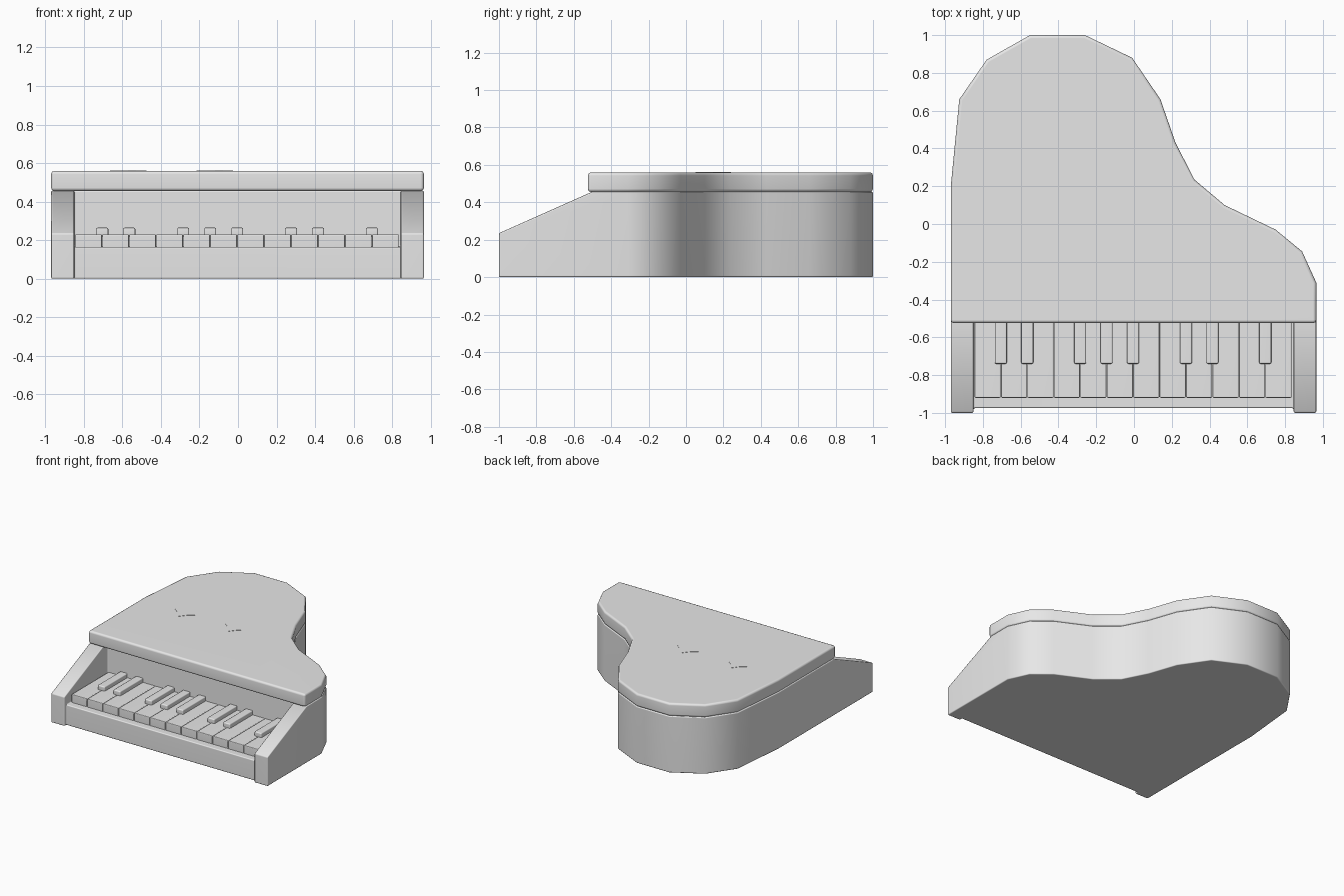
import bpy, bmesh, math
from mathutils import Matrix

cube = bpy.data.objects.get("Cube")
if cube:
    bpy.data.objects.remove(cube, do_unlink=True)

# One plain grey finish for everything
grey = bpy.data.materials.new("plain grey")
grey.use_nodes = True
colour = (0.8, 0.8, 0.8, 1)
grey.diffuse_color = colour
grey.node_tree.nodes["Principled BSDF"].inputs["Base Color"].default_value = colour

# World axes for a profile drawn in (y, z) and pushed along x
SIDEWAYS = Matrix(((0, 0, 1, 0), (1, 0, 0, 0), (0, 1, 0, 0), (0, 0, 0, 1)))


def prism(name, profile, start, end, turn=Matrix()):
    """Extrude a closed 2D profile from start to end."""
    bm = bmesh.new()
    face = bm.faces.new([bm.verts.new((a, b, start)) for a, b in profile])
    top = bmesh.ops.extrude_face_region(bm, geom=[face])["geom"]
    verts = [v for v in top if isinstance(v, bmesh.types.BMVert)]
    bmesh.ops.translate(bm, verts=verts, vec=(0, 0, end - start))
    bm.transform(turn)
    bmesh.ops.recalc_face_normals(bm, faces=bm.faces)
    mesh = bpy.data.meshes.new(name)
    bm.to_mesh(mesh)
    bm.free()
    mesh.materials.append(grey)
    obj = bpy.data.objects.new(name, mesh)
    bpy.context.collection.objects.link(obj)
    return obj


def box(name, x0, x1, y0, y1, z0, z1):
    return prism(name, [(x0, y0), (x1, y0), (x1, y1), (x0, y1)], z0, z1)


def apply(obj, kind, **settings):
    mod = obj.modifiers.new(kind, kind)
    for key, value in settings.items():
        setattr(mod, key, value)
    bpy.ops.object.select_all(action="DESELECT")
    bpy.context.view_layer.objects.active = obj
    obj.select_set(True)
    bpy.ops.object.modifier_apply(modifier=mod.name)


def soften(obj, width):
    """Round the hard edges and shade the rest smooth."""
    apply(obj, "BEVEL", width=width, segments=2, limit_method="ANGLE",
          angle_limit=math.radians(45))
    bpy.ops.object.shade_smooth_by_angle(angle=math.radians(50))
    mod = obj.modifiers.new("weighted", "WEIGHTED_NORMAL")
    mod.keep_sharp = True


# Curved case outline, from the right front round the tail to the left
curve = [(0.965, -0.31), (0.89, -0.145), (0.75, -0.03), (0.48, 0.1),
         (0.32, 0.235), (0.22, 0.43), (0.14, 0.66), (-0.01, 0.88),
         (-0.26, 1), (-0.55, 1), (-0.78, 0.87), (-0.925, 0.66), (-0.97, 0.2)]


def outline(front):
    return [(-0.97, front), (0.965, front)] + curve


# Case, with sloping cheeks and a sunken key bed cut into the front
case = prism("case", outline(-1), 0, 0.457)
slope = prism("slope_cutter", [(-1.2, 0.147), (-1, 0.235), (-0.5, 0.457),
                               (-0.5, 0.7), (-1.2, 0.7)], -1.2, 1.2, SIDEWAYS)
well = prism("key_well_cutter", [(-1.2, -0.1), (-0.975, -0.1), (-0.975, 0.165),
                                 (-0.45, 0.165), (-0.45, 0.7), (-1.2, 0.7)],
             -0.85, 0.845, SIDEWAYS)
for cutter in (slope, well):
    apply(case, "BOOLEAN", operation="DIFFERENCE", object=cutter, solver="EXACT")
    bpy.data.objects.remove(cutter, do_unlink=True)
soften(case, 0.008)

# Lid
lid = prism("lid", outline(-0.525), 0.455, 0.56)
soften(lid, 0.017)

# Diamond inlays on the lid
for name, cx in (("left_inlay", -0.57), ("right_inlay", -0.12)):
    points = []
    for i in range(8):
        r = 0.059 if i % 2 else 0.095
        a = i * math.pi / 4
        points.append((cx + r * math.cos(a), 0.145 + r * math.sin(a)))
    prism(name, points, 0.558, 0.562)

# White keys
pitch = 0.14
for i in range(12):
    x = -0.845 + i * pitch
    key = box(f"white_key_{i + 1}", x + 0.001, x + pitch - 0.001,
              -0.92, -0.445, 0.16, 0.23)
    soften(key, 0.006)

# Black keys sit over the joins between white keys
for n in (1, 2, 4, 5, 6, 8, 9, 11):
    x = -0.845 + n * pitch
    key = box(f"black_key_{n}", x - 0.032, x + 0.032,
              -0.74, -0.445, 0.22, 0.265)
    soften(key, 0.008)
